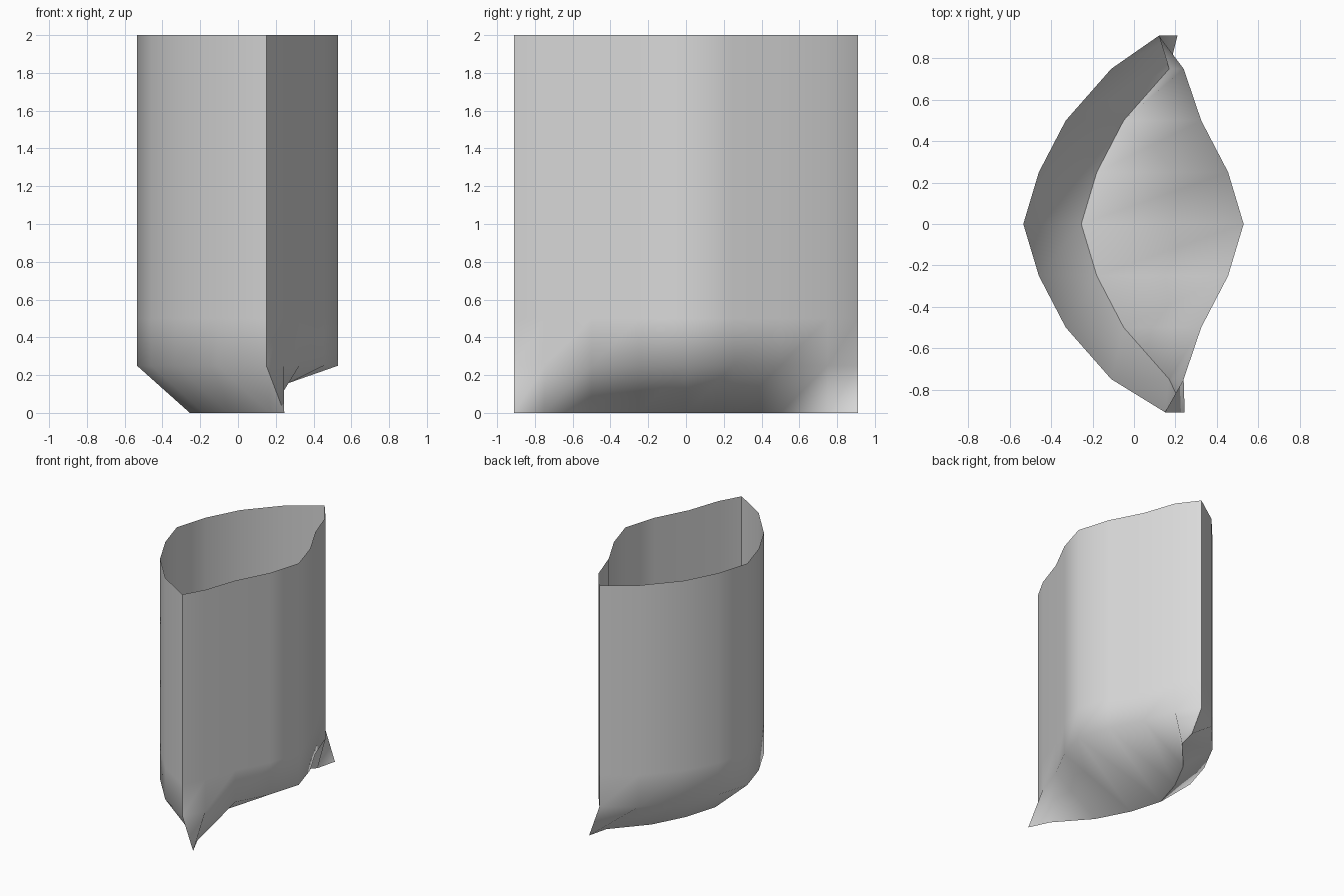
import bpy
import bmesh

cube = bpy.data.objects.get("Cube")
if cube:
    bpy.data.objects.remove(cube, do_unlink=True)

# One plain grey for the whole sheet
mat = bpy.data.materials.new("light_grey")
mat.use_nodes = True
grey = (0.7, 0.7, 0.7, 1.0)
mat.diffuse_color = grey
mat.node_tree.nodes["Principled BSDF"].inputs["Base Color"].default_value = grey

# Cross-sections from front to back: left wall, bottom fold and right wall
stations = [-0.91, -0.75, -0.5, -0.25, 0, 0.25, 0.5, 0.75, 0.91]
left_x = [0.15, -0.11, -0.33, -0.46, -0.535, -0.46, -0.33, -0.11, 0.12]
fold_x = [0.245, 0.17, -0.05, -0.18, -0.255, -0.18, -0.05, 0.17, 0.21]
right_x = [0.15, 0.24, 0.325, 0.455, 0.53, 0.455, 0.325, 0.24, 0.12]
heights = [2, 1.5, 1, 0.5, 0.25]

bm = bmesh.new()
columns = []
last = len(stations) - 1
for i, y in enumerate(stations):
    left = [bm.verts.new((left_x[i], y, z)) for z in heights]
    fold = bm.verts.new((fold_x[i], y, 0))
    # The walls meet in a shared seam at both ends
    if i in (0, last):
        right = left
    else:
        right = [bm.verts.new((right_x[i], y, z)) for z in heights]
    columns.append(left + [fold] + right[::-1])

# Skin the open-topped bag, splitting each cell along the same diagonal
for near, far in zip(columns, columns[1:]):
    for k in range(len(near) - 1):
        a, b, c, d = near[k], near[k + 1], far[k + 1], far[k]
        bm.faces.new((a, d, c))
        bm.faces.new((a, c, b))

# Smooth walls with crisp end seams and bottom fold
ends = set(columns[0]) | set(columns[-1])
for face in bm.faces:
    face.smooth = True
for edge in bm.edges:
    seam = all(v in ends for v in edge.verts)
    fold = all(v.co.z < 0.01 for v in edge.verts)
    steep = len(edge.link_faces) == 2 and edge.calc_face_angle() > 1.4
    edge.smooth = not (seam or fold or steep)

mesh = bpy.data.meshes.new("open_bag")
bm.to_mesh(mesh)
bm.free()
mesh.materials.append(mat)
bag = bpy.data.objects.new("open_bag", mesh)
bpy.context.scene.collection.objects.link(bag)
